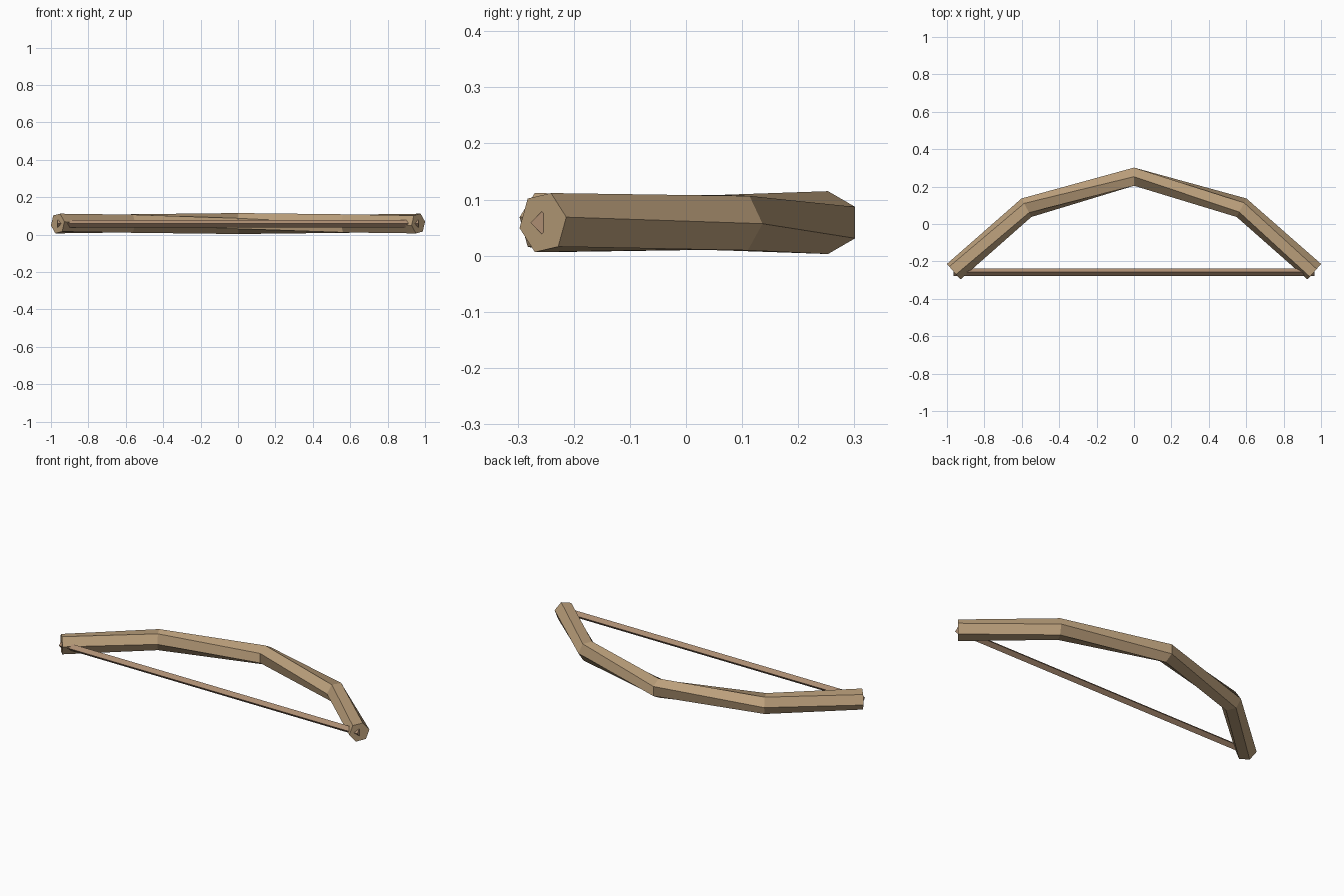
import bpy
import math

cube = bpy.data.objects.get("Cube")
if cube:
    bpy.data.objects.remove(cube, do_unlink=True)


def make_material(name, rgb):
    mat = bpy.data.materials.new(name)
    mat.use_nodes = True
    mat.diffuse_color = (*rgb, 1)
    mat.node_tree.nodes["Principled BSDF"].inputs["Base Color"].default_value = (*rgb, 1)
    return mat


def loft(name, stations, sides, radius, height, mat):
    """Sweep a polygon through stations of (x, y, outward heading, first corner angle)."""
    verts, faces = [], []
    for x, y, heading, start in stations:
        h = math.radians(heading)
        for k in range(sides):
            a = math.radians(start) + math.tau * k / sides
            out = radius * math.cos(a)
            verts.append((x + out * math.sin(h), y + out * math.cos(h),
                          height + radius * math.sin(a)))
    for i in range(len(stations) - 1):
        a, b = i * sides, (i + 1) * sides
        for k in range(sides):
            n = (k + 1) % sides
            faces.append((a + k, a + n, b + n, b + k))
    # End caps
    faces.append(tuple(reversed(range(sides))))
    faces.append(tuple(range(len(verts) - sides, len(verts))))
    mesh = bpy.data.meshes.new(name)
    mesh.from_pydata(verts, [], faces)
    mesh.materials.append(mat)
    mesh.update()
    obj = bpy.data.objects.new(name, mesh)
    bpy.context.collection.objects.link(obj)
    return obj


wood = make_material("light wood", (0.50, 0.35, 0.20))
cord = make_material("brown cord", (0.42, 0.27, 0.17))

# Bow limb: hexagonal stave with a steady twist from tip to tip
half = [(0.575, 0.087, 28, 28), (0.964, -0.255, 41, 40)]
left = [(x, y, heading, 30 + twist) for x, y, heading, twist in half]
right = [(-x, y, -heading, 30 - twist) for x, y, heading, twist in reversed(half)]
loft("bow_limb", right + [(0, 0.253, 0, 30)] + left, 6, 0.056, 0.059, wood)

# Bow string: thin four-sided cord between the tips
loft("bow_string", [(-0.965, -0.257, 0, 0), (0.965, -0.257, 0, 0)], 4, 0.02, 0.059, cord)
